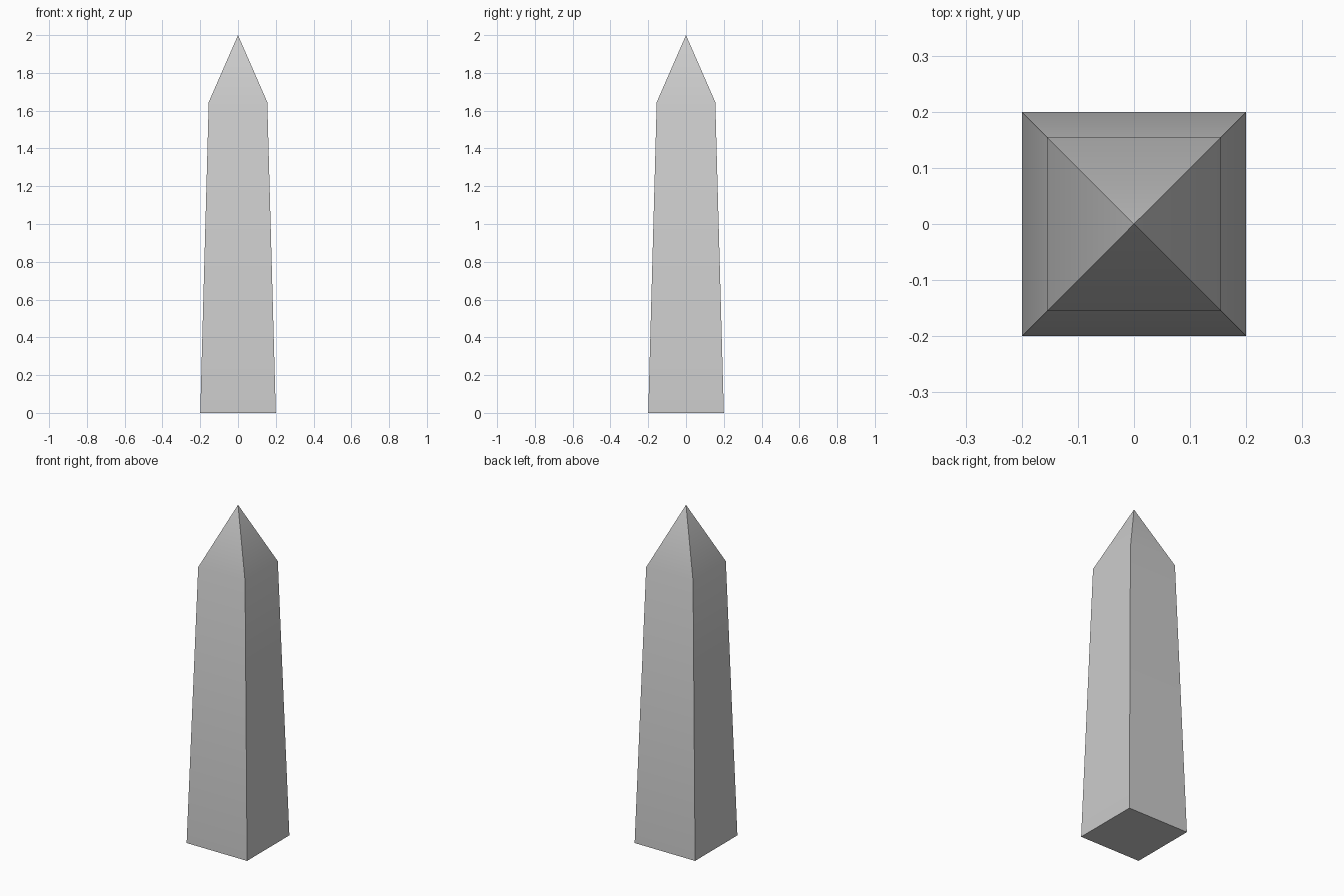
import bpy
import bmesh

if "Cube" in bpy.data.objects:
    bpy.data.objects.remove(bpy.data.objects["Cube"])

# Square cross-sections of the shaft as (half width, height), then the tip height
SECTIONS = [(0.20, 0.0), (0.155, 1.645)]
TIP_Z = 2.0


def square(bm, half, z):
    corners = [(-1, -1), (1, -1), (1, 1), (-1, 1)]
    return [bm.verts.new((x * half, y * half, z)) for x, y in corners]


bm = bmesh.new()
base, shoulder = [square(bm, h, z) for h, z in SECTIONS]
tip = bm.verts.new((0, 0, TIP_Z))

# Underside
bm.faces.new(base[::-1])

# Tapered shaft and pyramid cap
for i in range(4):
    j = (i + 1) % 4
    bm.faces.new((base[i], base[j], shoulder[j], shoulder[i]))
    bm.faces.new((shoulder[i], shoulder[j], tip))

mesh = bpy.data.meshes.new("obelisk")
bm.to_mesh(mesh)
bm.free()
obelisk = bpy.data.objects.new("obelisk", mesh)
bpy.context.collection.objects.link(obelisk)

# Soft shoulder, crisp corners
bpy.context.view_layer.objects.active = obelisk
obelisk.select_set(True)
bpy.ops.object.shade_smooth_by_angle()
